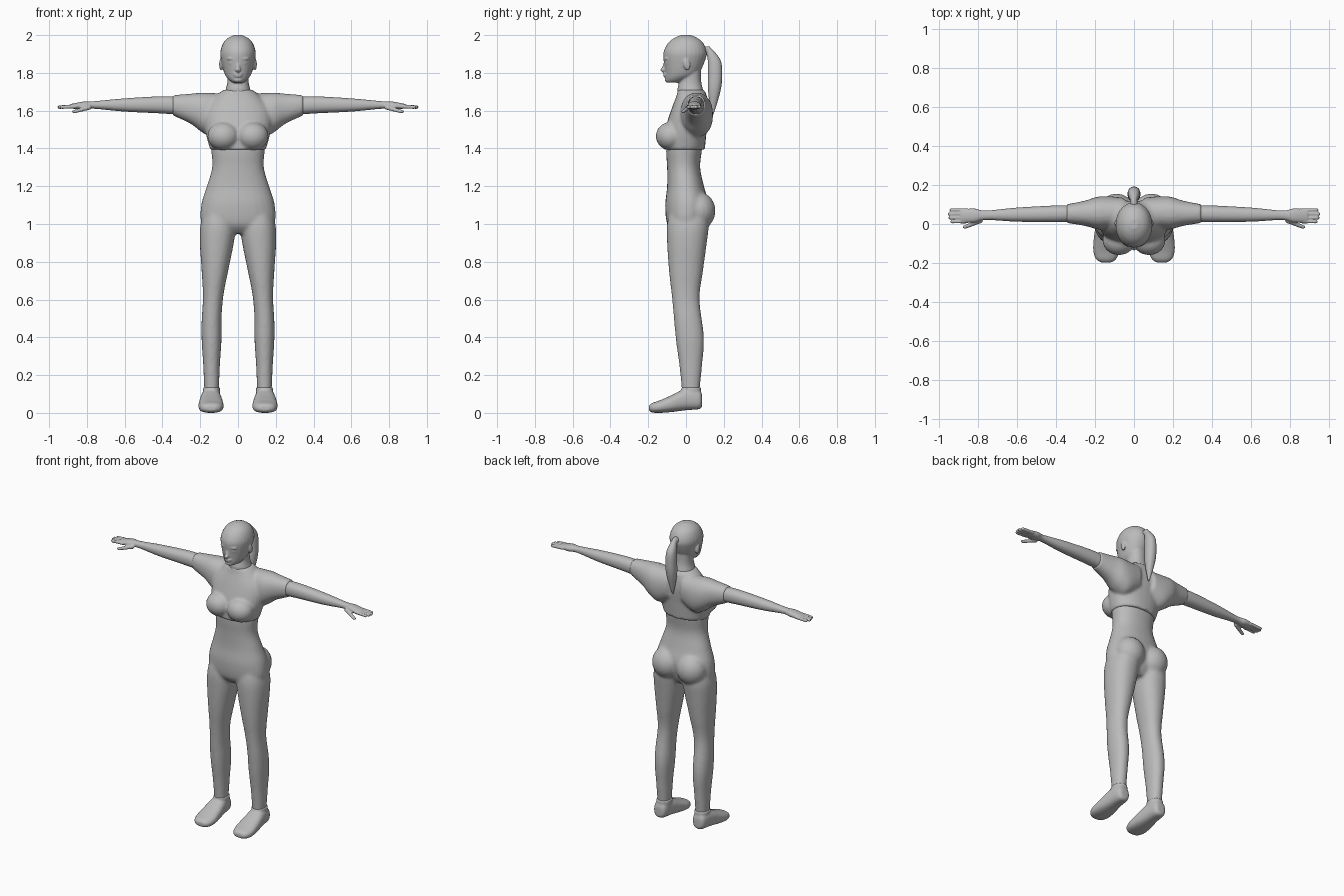
import bpy
import bmesh
from math import cos, sin, tau, copysign
from mathutils import Vector, Matrix

old = bpy.data.objects.get("Cube")
if old:
    bpy.data.objects.remove(old)

grey = bpy.data.materials.new("plain grey")
grey.use_nodes = True
colour = (.5, .5, .5, 1)
grey.diffuse_color = colour
grey.node_tree.nodes["Principled BSDF"].inputs["Base Color"].default_value = colour


def smooth_rings(rings, steps):
    """Insert evenly eased rings between the given ones."""
    result = []
    last = len(rings) - 1
    for i in range(last):
        before, start = Vector(rings[max(i - 1, 0)]), Vector(rings[i])
        end, after = Vector(rings[i + 1]), Vector(rings[min(i + 2, last)])
        slope_start, slope_end = (end - before) / 2, (after - start) / 2
        for k in range(steps):
            t = k / steps
            ease = t * t * (3 - 2 * t)
            result.append(start.lerp(end, ease)
                          + slope_start * t * (1 - t) ** 2
                          - slope_end * t * t * (1 - t))
    result.append(Vector(rings[last]))
    return result


def centre_line(place):
    return 0


def loft(bm, axis, rings, side=1, middle=centre_line, power=2.2, sides=28, steps=5):
    """Each ring: place on the axis, half width about the middle, low and high."""
    loops = []
    for place, half, low, high in smooth_rings(rings, steps):
        loop = []
        for j in range(sides):
            c, s = cos(tau * j / sides), sin(tau * j / sides)
            a = middle(place) + half * copysign(abs(c) ** (2 / power), c)
            b = (low + high) / 2 + (high - low) / 2 * copysign(abs(s) ** (2 / power), s)
            x, y, z = {"x": (place, a, b), "y": (a, place, b), "z": (a, b, place)}[axis]
            loop.append(bm.verts.new((x * side, y, z)))
        loops.append(loop)
    for below, above in zip(loops, loops[1:]):
        for j in range(sides):
            n = (j + 1) % sides
            bm.faces.new((below[j], below[n], above[n], above[j]))
    bm.faces.new(loops[0])
    bm.faces.new(loops[-1])


def ball(bm, centre, radii, turn=0, axis="X"):
    """An ellipsoid, optionally tilted."""
    matrix = (Matrix.Translation(centre) @ Matrix.Rotation(turn, 4, axis)
              @ Matrix.Diagonal((*radii, 1)))
    bmesh.ops.create_uvsphere(bm, u_segments=24, v_segments=16, radius=1, matrix=matrix)


def finish(name, bm, voxel, rounds):
    """Blend the overlapping volumes of one part into a single skin."""
    bmesh.ops.recalc_face_normals(bm, faces=bm.faces)
    mesh = bpy.data.meshes.new(name)
    bm.to_mesh(mesh)
    bm.free()
    mesh.materials.append(grey)
    part = bpy.data.objects.new(name, mesh)
    bpy.context.collection.objects.link(part)
    remesh = part.modifiers.new("blend", "REMESH")
    remesh.mode = "VOXEL"
    remesh.voxel_size = voxel
    remesh.use_smooth_shade = True
    relax = part.modifiers.new("relax", "SMOOTH")
    relax.factor = .5
    relax.iterations = rounds


def leg_line(z):
    """Legs run straight to the knee, then lean in to the hip."""
    return .14 - .07 * max(0, z - .5)


def arm_line(x):
    return .06 - .02 * x


# Body: waist, hips and both legs
body = bmesh.new()
loft(body, "z", [
    (.95, .1, -.06, .07),
    (1, .19, -.1, .1),
    (1.1, .195, -.11, .12),
    (1.2, .165, -.1, .095),
    (1.3, .137, -.1, .075),
    (1.4, .142, -.105, .085),
    (1.5, .14, -.09, .09)])
for side in (-1, 1):
    ball(body, (side * .09, .066, 1.07), (.095, .09, .1))
    loft(body, "z", [
        (.1, .038, -.02, .07),
        (.25, .044, -.035, .085),
        (.4, .053, -.055, .095),
        (.6, .053, -.073, .072),
        (.75, .07, -.09, .09),
        (.9, .09, -.1, .11),
        (1, .093, -.1, .12),
        (1.1, .07, -.08, .1)], side, leg_line)
finish("waist_hips_and_legs", body, .01, 5)

# Cropped top with short sleeves
top = bmesh.new()
loft(top, "z", [
    (1.395, .148, -.12, .1),
    (1.5, .175, -.11, .11),
    (1.6, .175, -.08, .12),
    (1.68, .115, -.05, .11),
    (1.71, .075, -.045, .095)])
for side in (-1, 1):
    ball(top, (side * .077, -.082, 1.465), (.085, .078, .075))
    loft(top, "x", [
        (.05, .075, 1.5, 1.69),
        (.13, .085, 1.46, 1.693),
        (.19, .083, 1.485, 1.695),
        (.25, .065, 1.53, 1.69),
        (.345, .048, 1.575, 1.682)], side, arm_line)
finish("cropped_top", top, .009, 4)

for side, label in ((-1, "right"), (1, "left")):
    # Arm and palm
    arm = bmesh.new()
    loft(arm, "x", [
        (.28, .042, 1.575, 1.67),
        (.4, .043, 1.585, 1.676),
        (.6, .036, 1.595, 1.665),
        (.76, .024, 1.61, 1.65),
        (.82, .036, 1.606, 1.648),
        (.89, .032, 1.612, 1.634)], side, arm_line)

    # Four fingers, the middle ones longest, and a thumb
    for k in range(4):
        y = .012 + k * .02
        tip = .955 - .01 * abs(k - 1.7)
        for t in range(12):
            x = .86 + (tip - .868) * t / 11
            ball(arm, (side * x, y, 1.622 - .003 * t / 11), (.012, .009, .01))
    for t in range(8):
        f = t / 7
        ball(arm, (side * (.79 + .075 * f), .015 - .03 * f, 1.617 - .022 * f),
             (.014, .012 - .003 * f, .013 - .004 * f))
    finish(label + "_arm", arm, .0045, 2)

    # Shoe with ankle cuff
    shoe = bmesh.new()
    loft(shoe, "y", [
        (.086, .022, .035, .09),
        (.07, .042, .02, .12),
        (0, .053, .014, .128),
        (-.08, .064, .004, .092),
        (-.14, .066, 0, .066),
        (-.18, .052, .002, .052),
        (-.197, .028, .012, .038)], side, lambda y: .143, 2.5)
    loft(shoe, "z", [(.06, .045, -.02, .078), (.135, .045, -.026, .08)], side, leg_line)
    finish(label + "_shoe", shoe, .007, 3)

# Neck and skull
head = bmesh.new()
loft(head, "z", [
    (1.66, .085, -.03, .1),
    (1.71, .066, -.045, .09),
    (1.76, .056, -.035, .08),
    (1.84, .06, -.03, .08)])
loft(head, "z", [
    (1.748, .025, -.1, -.03),
    (1.765, .05, -.108, .02),
    (1.8, .073, -.11, .07),
    (1.88, .092, -.12, .106),
    (1.92, .092, -.116, .108),
    (1.96, .077, -.093, .09),
    (1.985, .053, -.062, .06),
    (2, .02, -.025, .025)], power=2.05)

# Nose, lips, chin, eyelids, brows and ears
ball(head, (0, -.113, 1.832), (.011, .012, .034), -.32)
ball(head, (0, -.12, 1.816), (.015, .016, .011))
for z, width in ((1.793, .027), (1.782, .023)):
    ball(head, (0, -.104, z), (width, .016, .006))
ball(head, (0, -.098, 1.763), (.024, .014, .013))
for side in (-1, 1):
    ball(head, (side * .034, -.1, 1.852), (.016, .01, .008), side * .3, "Z")
    ball(head, (side * .036, -.102, 1.875), (.024, .013, .006), side * .3, "Z")
    ball(head, (side * .09, .004, 1.845), (.01, .018, .032), .2)
finish("head_and_neck", head, .005, 3)

# Ponytail with its tie
tail = bmesh.new()
loft(tail, "z", [
    (1.94, .01, .1, .125),
    (1.87, .028, .115, .182),
    (1.79, .033, .117, .192),
    (1.7, .03, .117, .182),
    (1.57, .004, .134, .143)])
ball(tail, (0, .105, 1.92), (.02, .022, .02))
finish("ponytail", tail, .005, 2)
